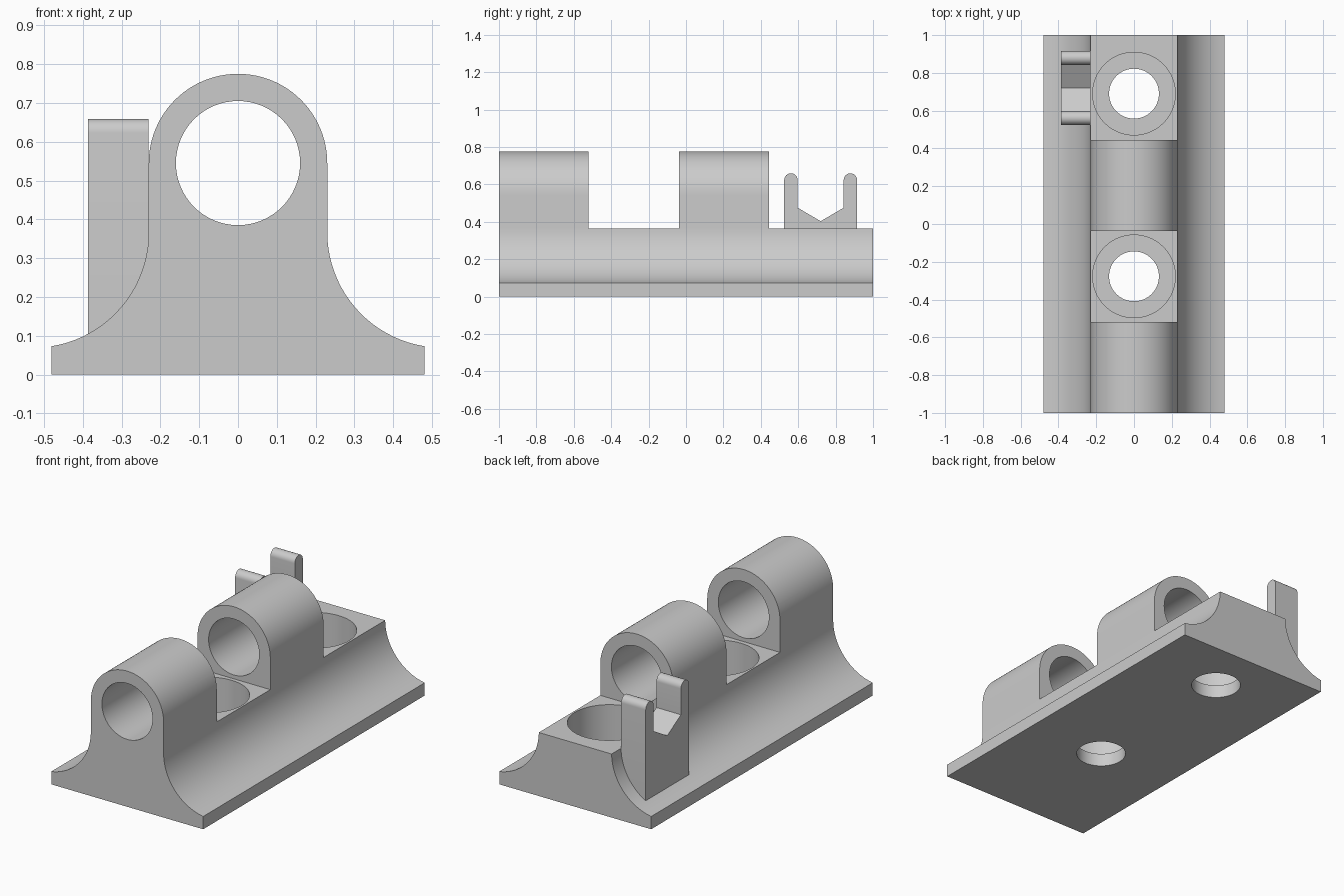
import bpy, bmesh, math

cube = bpy.data.objects.get("Cube")
if cube:
    bpy.data.objects.remove(cube, do_unlink=True)

grey = bpy.data.materials.new("plain grey")
grey.use_nodes = True
COLOUR = (0.6, 0.6, 0.6, 1)
grey.diffuse_color = COLOUR
grey.node_tree.nodes["Principled BSDF"].inputs["Base Color"].default_value = COLOUR


def arc(cx, cz, r, start, end, n):
    """Points on an arc, angles in degrees."""
    angles = [math.radians(start + (end - start) * i / n) for i in range(n + 1)]
    return [(cx + r * math.cos(a), cz + r * math.sin(a)) for a in angles]


def extrude(name, outline, axis, low, high):
    """Prism from a 2D outline: axis 'x' uses (y, z), 'y' uses (x, z), 'z' uses (x, y)."""
    place = {"x": lambda u, v, d: (d, u, v),
             "y": lambda u, v, d: (u, d, v),
             "z": lambda u, v, d: (u, v, d)}[axis]
    bm = bmesh.new()
    a = [bm.verts.new(place(u, v, low)) for u, v in outline]
    b = [bm.verts.new(place(u, v, high)) for u, v in outline]
    bm.faces.new(a)
    bm.faces.new(b[::-1])
    n = len(a)
    for i in range(n):
        bm.faces.new((a[i], b[i], b[(i + 1) % n], a[(i + 1) % n]))
    bmesh.ops.recalc_face_normals(bm, faces=bm.faces)
    mesh = bpy.data.meshes.new(name)
    bm.to_mesh(mesh)
    bm.free()
    mesh.materials.append(grey)
    obj = bpy.data.objects.new(name, mesh)
    bpy.context.collection.objects.link(obj)
    return obj


def activate(obj):
    bpy.ops.object.select_all(action="DESELECT")
    obj.select_set(True)
    bpy.context.view_layer.objects.active = obj


def cut(target, cutter):
    """Subtract the cutter from the target, then discard it."""
    cutter.hide_render = True
    mod = target.modifiers.new("cut", "BOOLEAN")
    mod.operation = "DIFFERENCE"
    mod.solver = "EXACT"
    mod.object = cutter
    activate(target)
    bpy.ops.object.modifier_apply(modifier=mod.name)
    bpy.data.objects.remove(cutter, do_unlink=True)


def circle(cx, cy, r, n=64):
    return arc(cx, cy, r, 0, 360, n)[:-1]


# Main dimensions
HALF_W, WALL, DECK = 0.48, 0.23, 0.363
EDGE_Z, FILLET_Z, BORE_Z = 0.073, 0.367, 0.545

# Flared body: flat edge, concave side, upright wall, rounded top
dx, dz = HALF_W - WALL, FILLET_Z - EDGE_Z
fillet_r = (dx * dx + dz * dz) / (2 * dx)
end_angle = math.degrees(math.atan2(-dz, dx - fillet_r)) % 360
side = [(HALF_W, 0)] + arc(WALL + fillet_r, FILLET_Z, fillet_r, end_angle, 180, 20)
top = arc(0, BORE_Z, WALL, 0, 180, 48)
body = extrude("clamp_body", side + top + [(-x, z) for x, z in reversed(side)], "y", -1, 1)

# Lengthwise bore through both barrels
cut(body, extrude("bore_cutter", circle(0, BORE_Z, 0.16), "y", -1.1, 1.1))

# Open gaps with a counterbored screw hole in each
for y0, y1, hole_y in ((-0.52, -0.037, -0.277), (0.445, 1.1, 0.69)):
    gap = [(-0.3, y0), (0.3, y0), (0.3, y1), (-0.3, y1)]
    cut(body, extrude("gap_cutter", gap, "z", DECK, 1))
    cut(body, extrude("counterbore_cutter", circle(0, hole_y, 0.219), "z", 0.075, 0.5))
    cut(body, extrude("screw_hole_cutter", circle(0, hole_y, 0.132), "z", -0.1, 0.2))

# Two-pronged clip with a V-shaped seat
PRONG_R, PRONG_Z = 0.036, 0.623
clip_outline = ([(0.525, 0.05), (0.915, 0.05)]
                + arc(0.915 - PRONG_R, PRONG_Z, PRONG_R, 0, 180, 16)
                + [(0.843, 0.475), (0.72, 0.403), (0.597, 0.475)]
                + arc(0.525 + PRONG_R, PRONG_Z, PRONG_R, 0, 180, 16))
clip = extrude("side_clip", clip_outline, "x", -0.386, -0.231)

for obj in (body, clip):
    activate(obj)
    bpy.ops.object.shade_smooth_by_angle(angle=math.radians(25))
